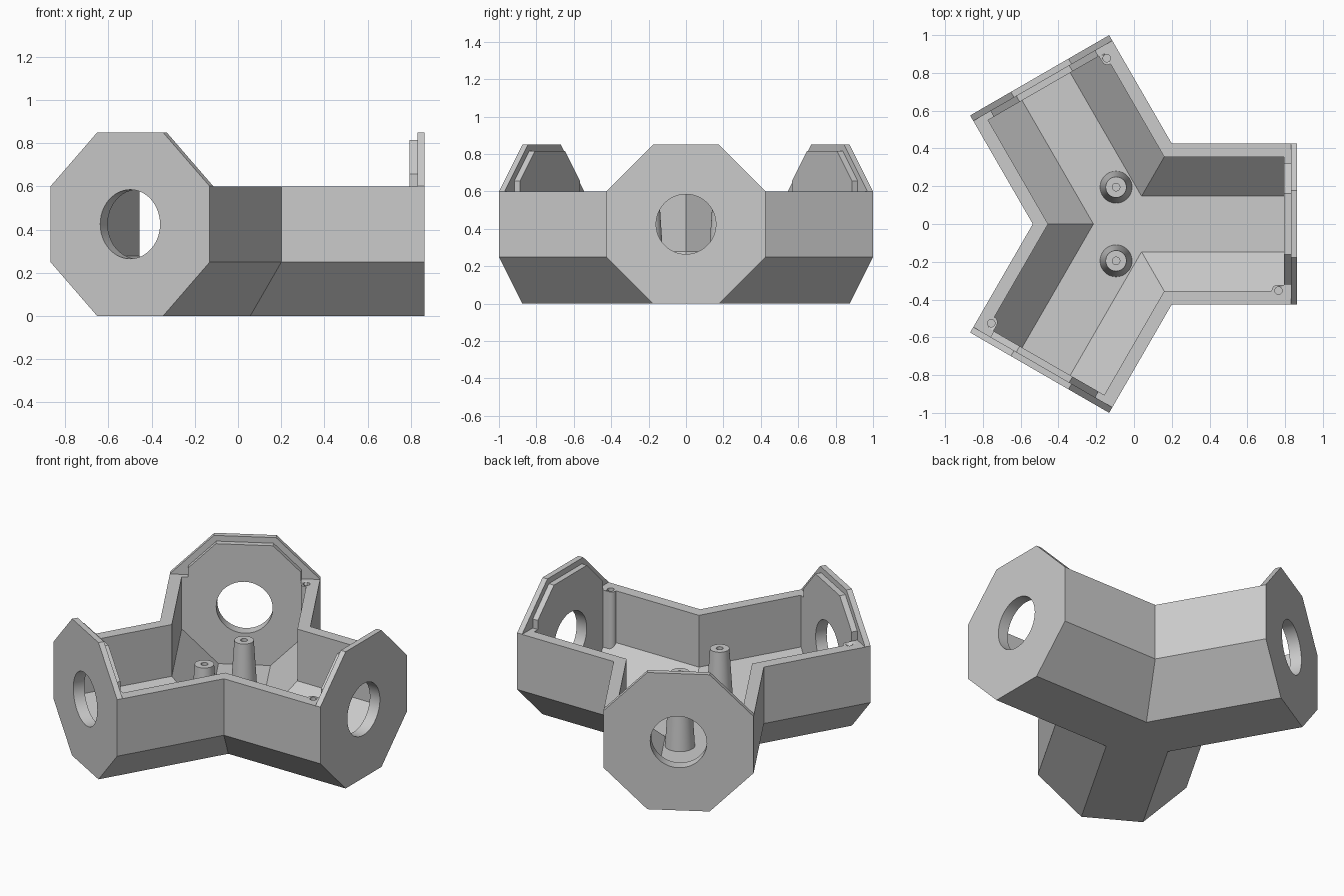
import bpy, bmesh, math
from mathutils import Matrix, Vector

if "Cube" in bpy.data.objects:
    bpy.data.objects.remove(bpy.data.objects["Cube"])

CX = -0.045            # hub position on x
END = 0.909            # arm length from the hub to the outer face
LIP, INNER = 0.875, 0.84
MID, RIM = 0.425, 0.60
OUT, IN = 0.425, 0.355  # apothems of outer and inner octagons
HOLE = 0.16
T8 = math.tan(math.pi / 8)

grey = bpy.data.materials.new("plain grey")
grey.use_nodes = True
grey.diffuse_color = (0.6, 0.6, 0.6, 1)
grey.node_tree.nodes["Principled BSDF"].inputs["Base Color"].default_value = (0.6, 0.6, 0.6, 1)


def finish(name, bm, smooth=True):
    bmesh.ops.remove_doubles(bm, verts=bm.verts, dist=1e-5)
    bmesh.ops.recalc_face_normals(bm, faces=bm.faces)
    mesh = bpy.data.meshes.new(name)
    bm.to_mesh(mesh)
    bm.free()
    mesh.materials.append(grey)
    ob = bpy.data.objects.new(name, mesh)
    bpy.context.collection.objects.link(ob)
    bpy.ops.object.select_all(action='DESELECT')
    ob.select_set(True)
    bpy.context.view_layer.objects.active = ob
    if smooth:
        bpy.ops.object.shade_smooth_by_angle(angle=math.radians(30))
    return ob


def arm_frame(i):
    return Matrix.Translation((CX, 0, 0)) @ Matrix.Rotation(math.radians(120 * i), 4, 'Z')


def circle(cx, cy, r, n=48):
    return [(cx + r * math.cos(k * math.tau / n), cy + r * math.sin(k * math.tau / n)) for k in range(n)]


def prism(bm, loops, place, depth):
    """Fill an outline (with optional hole), placed by a function, and extrude it."""
    edges = []
    for loop in loops:
        vs = [bm.verts.new(place(*p)) for p in loop]
        edges += [bm.edges.new((a, b)) for a, b in zip(vs, vs[1:] + vs[:1])]
    faces = [g for g in bmesh.ops.triangle_fill(bm, edges=edges, use_beauty=True)["geom"]
             if isinstance(g, bmesh.types.BMFace)]
    ext = bmesh.ops.extrude_face_region(bm, geom=faces)["geom"]
    bmesh.ops.translate(bm, vec=depth, verts=[g for g in ext if isinstance(g, bmesh.types.BMVert)])


def mirrored(half):
    return half + [(-y, z) for y, z in reversed(half)]


# Trough: a U section swept along each arm, mitred at the hub
def u_side(a):
    return [(a, RIM), (a, MID - a * T8), (a * T8, MID - a)]


half = u_side(OUT)
inner = u_side(IN)
section = (half + [(0, MID - OUT)] + [(-y, z) for y, z in reversed(half)]
           + [(-y, z) for y, z in inner] + [(0, MID - IN)] + inner[::-1])
bm = bmesh.new()
for i in range(3):
    m = arm_frame(i)
    start = [bm.verts.new(m @ Vector((abs(y) / math.sqrt(3), y, z))) for y, z in section]
    stop = [bm.verts.new(m @ Vector((LIP, y, z))) for y, z in section]
    for k in range(len(section)):
        j = (k + 1) % len(section)
        bm.faces.new((start[k], start[j], stop[j], stop[k]))
    bm.faces.new(stop)
trough = finish("trough_body", bm, smooth=False)

# End plates: a full octagon outside and a stepped lip plate inside
octagon = mirrored([(OUT * T8, MID - OUT), (OUT, MID - OUT * T8), (OUT, MID + OUT * T8), (OUT * T8, MID + OUT)])
LA, LW = 0.39, 0.32
lip = mirrored([(IN * T8, MID - IN), (IN, MID - IN * T8), (IN, RIM), (LW, RIM),
                (LW, MID + LA * (1 + T8) - LW), (LA * T8, MID + LA)])
for i, side in enumerate(("left", "back", "front")):
    m = arm_frame(i)
    axis = m.to_3x3() @ Vector((1, 0, 0))
    for name, outline, x0, x1 in (("end_plate", octagon, LIP, END), ("lip_plate", lip, INNER, LIP)):
        bm = bmesh.new()
        prism(bm, [outline, circle(0, MID, HOLE)], lambda y, z: m @ Vector((x0, y, z)), axis * (x1 - x0))
        finish(f"{side}_{name}", bm)

# Screw bosses on one wall of each arm, with a rounded inner corner
BX, BY, R = 0.81, -0.353, 0.03
bm = bmesh.new()
for i in range(3):
    m = arm_frame(i)
    x0, y1 = BX - 0.036, -0.322
    arc = [(x0 + R - R * math.cos(t), y1 - R + R * math.sin(t)) for t in (k * math.pi / 12 for k in range(7))]
    outline = [(x0, BY - 0.03)] + arc + [(INNER + 0.01, y1), (INNER + 0.01, BY - 0.03)]
    prism(bm, [outline], lambda x, y: m @ Vector((x, y, 0.23)), Vector((0, 0, RIM - 0.23)))
bosses = finish("screw_bosses", bm)

# Drill the screw holes through rim and bosses
bm = bmesh.new()
for i in range(3):
    m = arm_frame(i)
    prism(bm, [circle(BX, BY, 0.02, 24)], lambda x, y: m @ Vector((x, y, 0.4)), Vector((0, 0, 0.3)))
drill = finish("drill_cutter", bm)
drill.hide_render = True
for ob in (trough, bosses):
    bpy.context.view_layer.objects.active = ob
    mod = ob.modifiers.new("screw_holes", 'BOOLEAN')
    mod.operation, mod.solver, mod.object = 'DIFFERENCE', 'EXACT', drill
    bpy.ops.object.modifier_apply(modifier=mod.name)
bpy.data.objects.remove(drill)

# Tapered standoffs on the hub floor
for side, y in (("front", -0.195), ("back", 0.195)):
    bm = bmesh.new()
    prof = [(0.085, 0.065), (0.055, 0.525), (0.02, 0.525), (0.02, 0.35), (0, 0.35)]
    vs = [bm.verts.new((r, 0, z)) for r, z in prof]
    es = [bm.edges.new(p) for p in zip(vs, vs[1:])]
    bmesh.ops.spin(bm, geom=vs + es, cent=(0, 0, 0), axis=(0, 0, 1), angle=math.tau, steps=40)
    bmesh.ops.translate(bm, vec=(-0.095, y, 0), verts=bm.verts)
    finish(f"{side}_standoff", bm)
